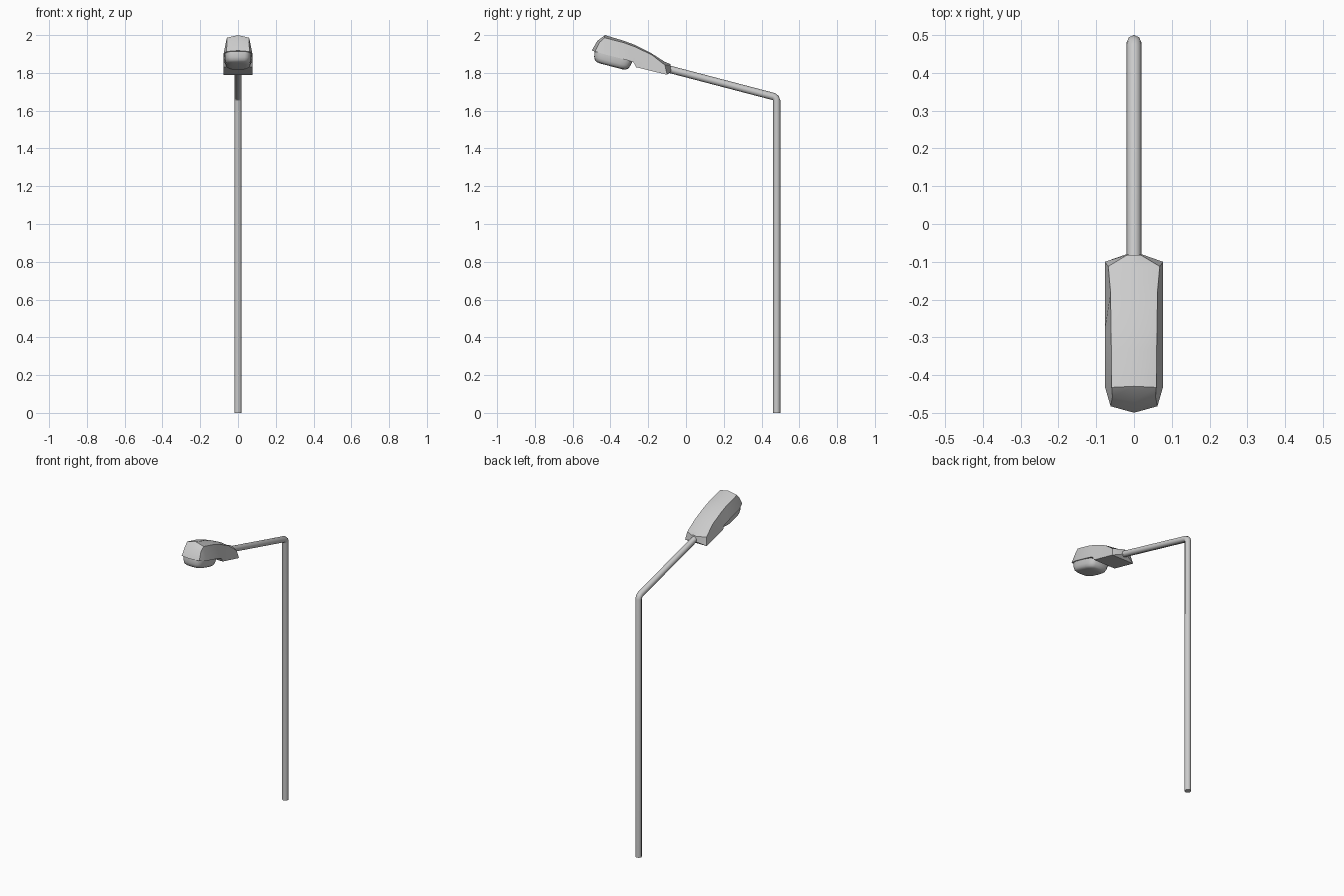
import bpy, bmesh, math
from mathutils import Vector

if "Cube" in bpy.data.objects:
    bpy.data.objects.remove(bpy.data.objects["Cube"])


def loft(name, rings, smooth=30):
    """Skin a list of equal closed rings and cap both ends."""
    bm = bmesh.new()
    rows = [[bm.verts.new(p) for p in ring] for ring in rings]
    n = len(rows[0])
    for a, b in zip(rows, rows[1:]):
        for i in range(n):
            j = (i + 1) % n
            bm.faces.new((a[i], a[j], b[j], b[i]))
    bm.faces.new(rows[0][::-1])
    bm.faces.new(rows[-1])
    bmesh.ops.recalc_face_normals(bm, faces=bm.faces)
    mesh = bpy.data.meshes.new(name)
    bm.to_mesh(mesh)
    bm.free()
    ob = bpy.data.objects.new(name, mesh)
    bpy.context.collection.objects.link(ob)
    bpy.ops.object.select_all(action='DESELECT')
    ob.select_set(True)
    bpy.context.view_layer.objects.active = ob
    bpy.ops.object.shade_smooth_by_angle(angle=math.radians(smooth))
    return ob


# Pole and arm: one eight-sided tube bent forward at the top
R = 0.0195
path = [(0.48, 0), (0.48, 1.652), (0.475, 1.667), (0.463, 1.675), (-0.11, 1.825)]
rings = []
for i, (y, z) in enumerate(path):
    a = Vector(path[max(i - 1, 0)])
    b = Vector(path[min(i + 1, len(path) - 1)])
    t = (b - a).normalized()
    if i == 1:
        t = Vector((-0.14, 0.99))
    elif i == 3:
        t = Vector((-0.93, 0.37))
    ring = []
    for k in range(8):
        ang = math.tau * k / 8
        u, v = R * math.cos(ang), R * math.sin(ang)
        ring.append((u, y + v * t.y, z - v * t.x))
    rings.append(ring)
loft("pole_and_arm", rings, 50)

# Lamp housing: half sections from the neck to the nose, mirrored in x
# (bottom edge), (shoulder), (top centre y, z), (bottom centre y, z)
sections = [
    ((0.020, -0.080, 1.808), (0.018, -0.082, 1.842), (-0.082, 1.846), (-0.080, 1.808)),
    ((0.077, -0.100, 1.790), (0.068, -0.112, 1.842), (-0.115, 1.860), (-0.100, 1.790)),
    ((0.077, -0.264, 1.830), (0.062, -0.180, 1.895), (-0.180, 1.902), (-0.264, 1.830)),
    ((0.077, -0.278, 1.856), (0.061, -0.270, 1.938), (-0.270, 1.948), (-0.278, 1.856)),
    ((0.077, -0.310, 1.867), (0.060, -0.330, 1.960), (-0.330, 1.970), (-0.310, 1.867)),
    ((0.077, -0.430, 1.898), (0.059, -0.432, 1.986), (-0.429, 2.000), (-0.430, 1.898)),
    ((0.062, -0.482, 1.913), (0.057, -0.457, 1.962), (-0.470, 1.969), (-0.499, 1.918)),
]
loft("lamp_housing", [
    [b, s, (0, *c), (-s[0], *s[1:]), (-b[0], *b[1:]), (0, *bc)]
    for b, s, c, bc in sections])

# Lamp lens: rounded bowl tilted with the housing
tilt = math.radians(14.6)
along = Vector((0, -math.cos(tilt), math.sin(tilt)))
down = Vector((0, -math.sin(tilt), -math.cos(tilt)))
centre = Vector((0, -0.383, 1.890))


def bowl_ring(depth, half_w, half_l):
    pts = []
    for k in range(24):
        c, s = math.cos(math.tau * k / 24), math.sin(math.tau * k / 24)
        x = half_w * math.copysign(abs(c) ** 0.5, c)
        l = half_l * math.copysign(abs(s) ** 0.6, s)
        pts.append(centre + along * l + down * depth + Vector((x, 0, 0)))
    return pts


loft("lamp_lens", [bowl_ring(*r) for r in (
    (-0.010, 0.071, 0.104), (0.010, 0.071, 0.103), (0.032, 0.069, 0.098),
    (0.046, 0.064, 0.091), (0.054, 0.055, 0.080), (0.057, 0.040, 0.062))], 40)
